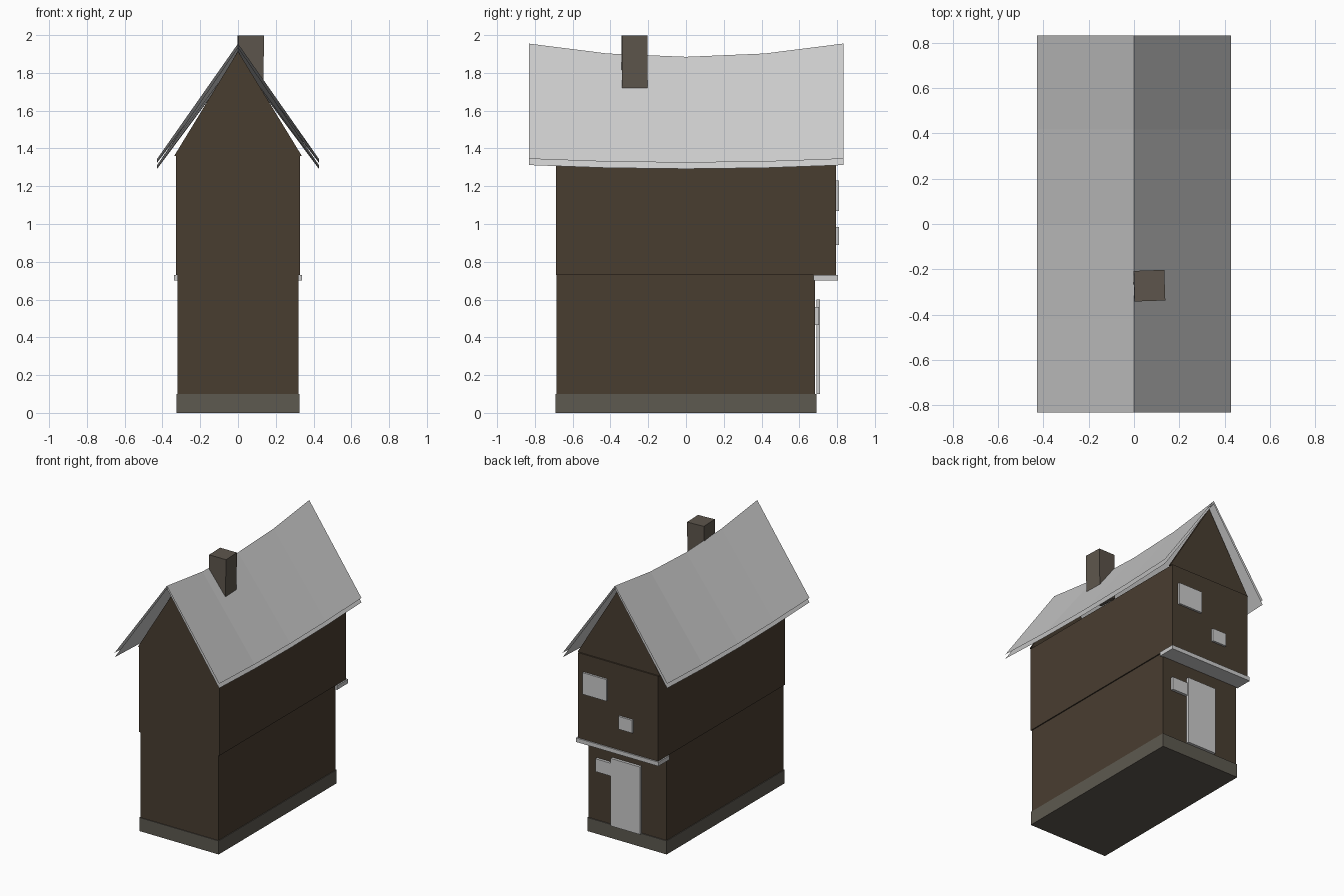
import bpy, bmesh
from math import radians

if "Cube" in bpy.data.objects:
    bpy.data.objects.remove(bpy.data.objects["Cube"])


def material(name, rgb):
    m = bpy.data.materials.new(name)
    m.diffuse_color = (*rgb, 1)
    m.use_nodes = True
    m.node_tree.nodes["Principled BSDF"].inputs["Base Color"].default_value = m.diffuse_color
    return m


TIMBER = material("dark_timber", (0.066, 0.047, 0.030))
STONE = material("stone", (0.11, 0.10, 0.08))
BRICK = material("chimney_stone", (0.11, 0.092, 0.073))


def make(name, verts, faces, mat=None, fix_normals=True):
    me = bpy.data.meshes.new(name)
    me.from_pydata(verts, [], faces)
    bm = bmesh.new()
    bm.from_mesh(me)
    if fix_normals:
        bmesh.ops.recalc_face_normals(bm, faces=bm.faces)
    bm.to_mesh(me)
    bm.free()
    ob = bpy.data.objects.new(name, me)
    bpy.context.collection.objects.link(ob)
    if mat:
        me.materials.append(mat)
    return ob


def box(name, x, y, z, mat=None):
    bpy.ops.mesh.primitive_cube_add(
        size=1, location=[sum(r) / 2 for r in (x, y, z)])
    ob = bpy.context.object
    ob.name = name
    ob.scale = [r[1] - r[0] for r in (x, y, z)]
    if mat:
        ob.data.materials.append(mat)
    return ob


# Stone base and the two storeys, the upper one jettied at the back
box("foundation", (-0.325, 0.325), (-0.69, 0.69), (0, 0.10), STONE)
box("lower_storey", (-0.32, 0.32), (-0.685, 0.683), (0.10, 0.73), TIMBER)
box("upper_storey", (-0.328, 0.328), (-0.687, 0.795), (0.73, 1.36), TIMBER)
box("jetty_beam", (-0.338, 0.338), (0.675, 0.805), (0.70, 0.73))

# Door and windows
box("door", (-0.12, 0.12), (0.69, 0.71), (0.10, 0.60))
box("lower_window", (0.11, 0.25), (0.683, 0.703), (0.465, 0.56))
box("large_upper_window", (0.085, 0.28), (0.793, 0.81), (1.07, 1.23))
box("small_upper_window", (-0.127, -0.013), (0.793, 0.81), (0.89, 0.985))

# Thin gable walls at each end
for name, y0, y1 in (("front_gable", -0.687, -0.667), ("back_gable", 0.765, 0.785)):
    tri = [(-0.338, 1.36), (0.338, 1.36), (0, 1.915)]
    make(name, [(x, y, z) for y in (y0, y1) for x, z in tri],
         [(0, 1, 2), (5, 4, 3), (0, 3, 4, 1), (1, 4, 5, 2), (2, 5, 3, 0)], TIMBER)


# Sagging roof: an outer and an inner sheet
def roof_sheet(name, ridge, eave, inner):
    verts = []
    for i in range(-2, 3):
        t = (i / 2) ** 2
        y = 0.8325 * i / 2
        e, r = eave + 0.02 * t, ridge + 0.07 * t
        verts += [(-0.428, y, e), (0, y, r), (0.428, y, e)]
    faces = []
    for i in range(4):
        for j in range(2):
            a = i * 3 + j
            f = (a, a + 1, a + 4, a + 3)
            faces.append(f if inner else f[::-1])
    make(name, verts, faces, fix_normals=False)


roof_sheet("roof_outer", 1.885, 1.325, False)
roof_sheet("roof_inner", 1.866, 1.292, True)

# Slightly crooked chimney
chimney = box("chimney", (-0.002, 0.133), (-0.34, -0.205), (1.66, 1.998), BRICK)
chimney.rotation_euler = (0, radians(1), radians(2))
